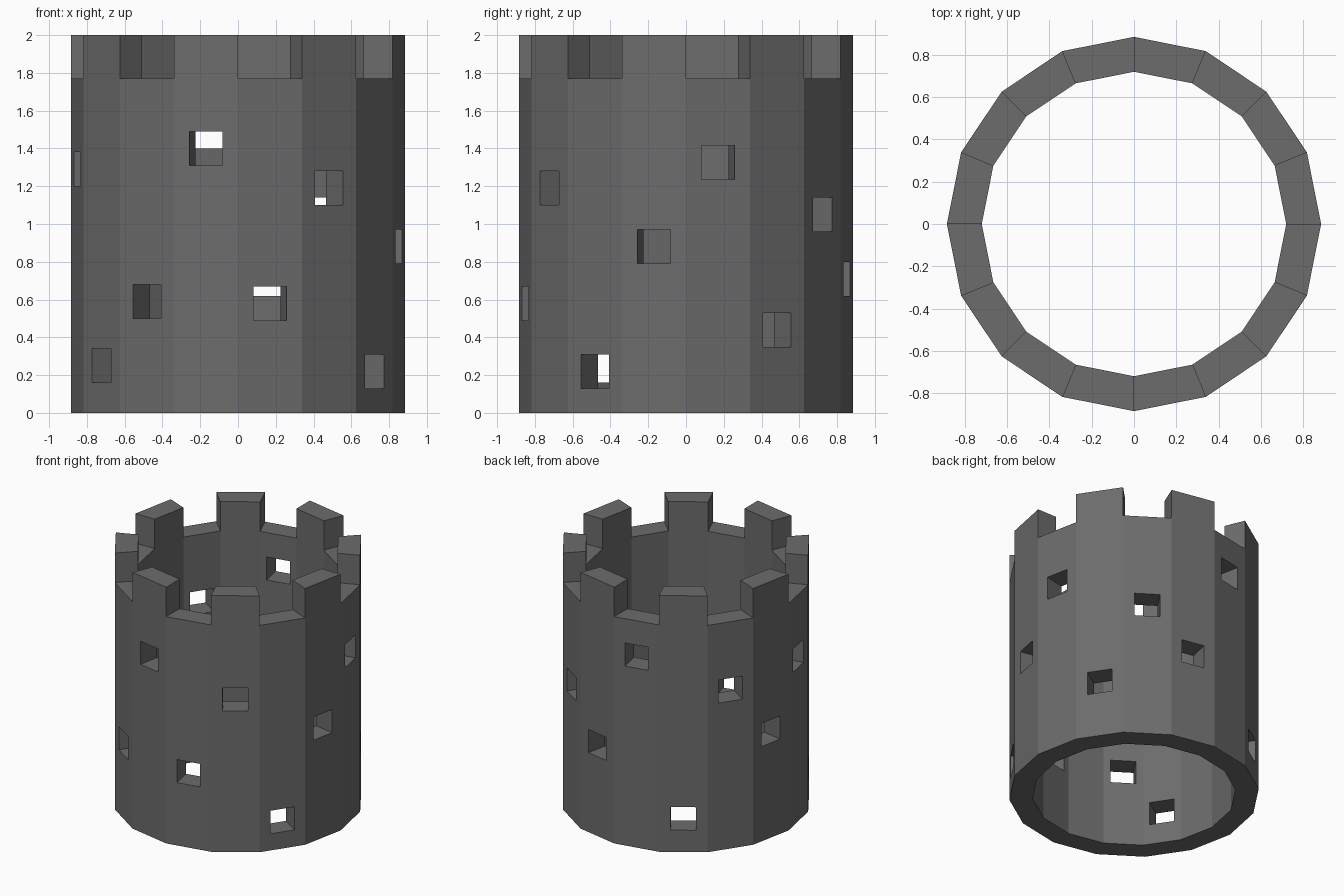
import bpy, bmesh, math
from mathutils import Matrix, Vector

if "Cube" in bpy.data.objects:
    bpy.data.objects.remove(bpy.data.objects["Cube"])

SIDES, R_OUT, R_IN = 16, 0.885, 0.72
WALL_TOP, TOP = 1.77, 2.0
STEP = 2 * math.pi / SIDES
WINDOW = 0.18
# window centre height on each wall panel, counter-clockwise from +x
WINDOW_Z = [1.325, 0.44, 1.05, 0.71, 1.49, 0.26, 1.24, 0.83,
            1.29, 0.25, 0.59, 1.40, 0.58, 1.19, 0.22, 0.88]

stone = bpy.data.materials.new("dark grey stone")
stone.diffuse_color = (0.15, 0.15, 0.152, 1)
stone.use_nodes = True
stone.node_tree.nodes["Principled BSDF"].inputs["Base Color"].default_value = stone.diffuse_color


def make_object(name, bm):
    bmesh.ops.recalc_face_normals(bm, faces=bm.faces[:])
    mesh = bpy.data.meshes.new(name)
    bm.to_mesh(mesh)
    bm.free()
    mesh.materials.append(stone)
    obj = bpy.data.objects.new(name, mesh)
    bpy.context.collection.objects.link(obj)
    return obj


# hollow sixteen-sided wall
bm = bmesh.new()


def loop(r, z):
    return [bm.verts.new((r * math.cos(i * STEP), r * math.sin(i * STEP), z))
            for i in range(SIDES)]


rings = [loop(R_OUT, 0), loop(R_OUT, WALL_TOP), loop(R_IN, WALL_TOP), loop(R_IN, 0)]
rim = []
for k in range(4):
    a, b = rings[k], rings[(k + 1) % 4]
    for i in range(SIDES):
        j = (i + 1) % SIDES
        face = bm.faces.new((a[i], a[j], b[j], b[i]))
        if k == 1:
            rim.append(face)

# battlements: every other rim face raised
raised = bmesh.ops.extrude_discrete_faces(bm, faces=rim[1::2])["faces"]
for face in raised:
    for v in face.verts:
        v.co.z = TOP
tower = make_object("tower_wall", bm)

# window cutters: one square box through each panel
bm = bmesh.new()
for i, z in enumerate(WINDOW_Z):
    m = (Matrix.Rotation((i + 0.5) * STEP, 4, 'Z')
         @ Matrix.Translation(Vector((0.8, 0, z)))
         @ Matrix.Diagonal((0.36, WINDOW, WINDOW, 1)))
    bmesh.ops.create_cube(bm, size=1, matrix=m)
cutter = make_object("window_cutter", bm)
cutter.hide_render = True

# cut the windows, then drop the cutter
mod = tower.modifiers.new("windows", 'BOOLEAN')
mod.operation = 'DIFFERENCE'
mod.solver = 'EXACT'
mod.object = cutter
bpy.context.view_layer.objects.active = tower
bpy.ops.object.modifier_apply(modifier=mod.name)
bpy.data.objects.remove(cutter)
